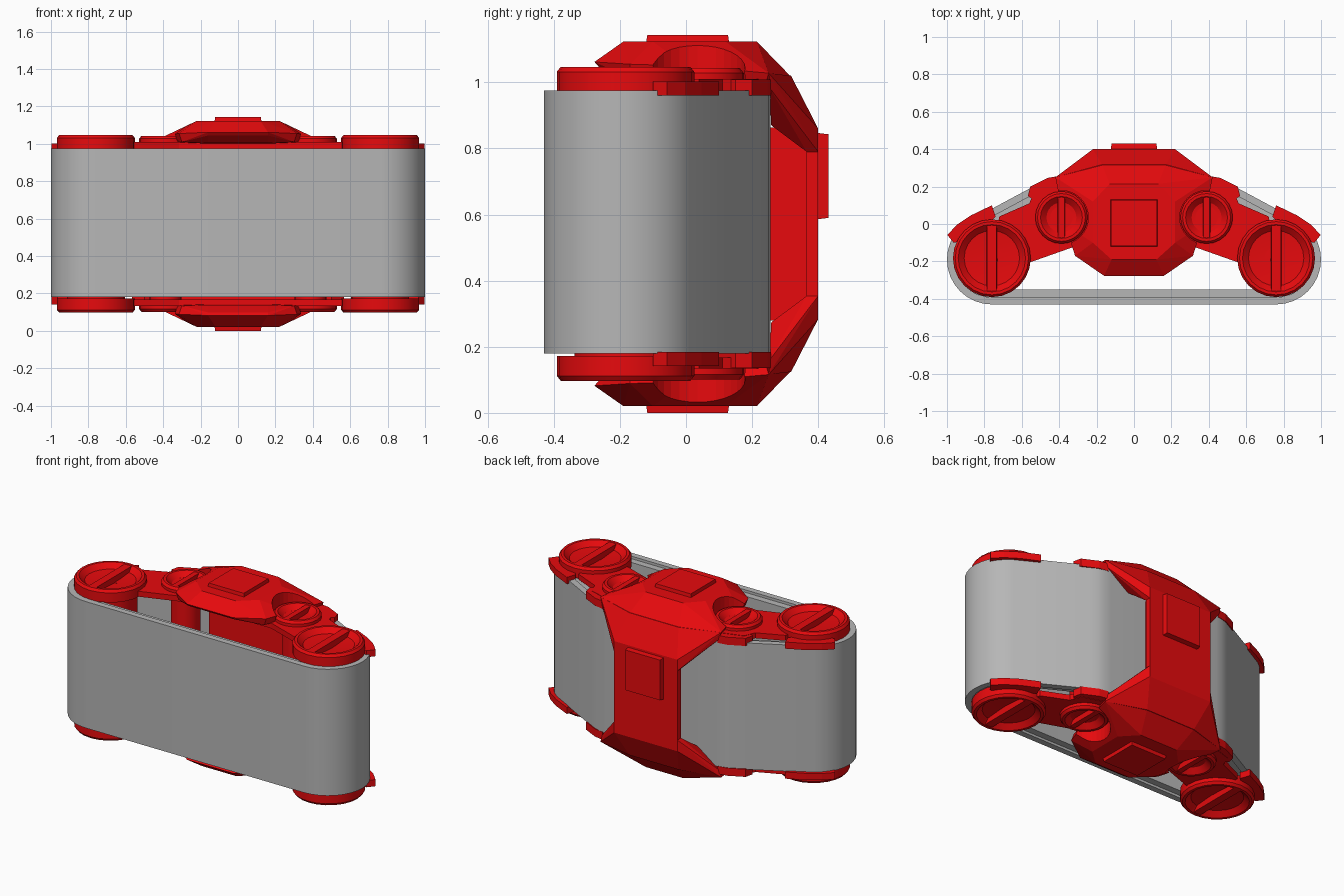
import bpy, bmesh, math
from mathutils import Matrix
from mathutils.geometry import convex_hull_2d

if "Cube" in bpy.data.objects:
    bpy.data.objects.remove(bpy.data.objects["Cube"])

MID = 0.572                       # mirror plane between top and bottom halves
BIG, SMALL = (0.76, -0.183), (0.388, 0.035)


def material(name, rgb):
    m = bpy.data.materials.new(name)
    m.diffuse_color = (*rgb, 1)
    m.use_nodes = True
    m.node_tree.nodes["Principled BSDF"].inputs["Base Color"].default_value = m.diffuse_color
    return m


RED = material("red paint", (0.8, 0.003, 0.004))
GREY = material("grey rubber", (0.47, 0.47, 0.47))


def mirror(bm, axis, centre):
    """Add a reflected copy of everything in bm."""
    new = bmesh.ops.duplicate(bm, geom=bm.verts[:] + bm.edges[:] + bm.faces[:])["geom"]
    for v in new:
        if isinstance(v, bmesh.types.BMVert):
            v.co[axis] = 2 * centre - v.co[axis]
    bmesh.ops.reverse_faces(bm, faces=[f for f in new if isinstance(f, bmesh.types.BMFace)])


def finish(name, bm, mat, mx=False, mz=False, smooth=False):
    if mx:
        mirror(bm, 0, 0)
    if mz:
        mirror(bm, 2, MID)
    me = bpy.data.meshes.new(name)
    bm.to_mesh(me)
    bm.free()
    ob = bpy.data.objects.new(name, me)
    bpy.context.collection.objects.link(ob)
    me.materials.append(mat)
    if smooth:
        bpy.ops.object.select_all(action="DESELECT")
        ob.select_set(True)
        bpy.context.view_layer.objects.active = ob
        bpy.ops.object.shade_smooth_by_angle(angle=math.radians(28))
    return ob


def hull(points):
    """Convex solid from half of its points, reflected in x."""
    bm = bmesh.new()
    for x, y, z in points:
        bm.verts.new((x, y, z))
        bm.verts.new((-x, y, z))
    res = bmesh.ops.convex_hull(bm, input=bm.verts[:])
    junk = {v for v in res["geom_interior"] if isinstance(v, bmesh.types.BMVert)}
    bmesh.ops.delete(bm, geom=list(junk), context="VERTS")
    bmesh.ops.dissolve_limit(bm, angle_limit=0.01, verts=bm.verts[:], edges=bm.edges[:])
    bmesh.ops.recalc_face_normals(bm, faces=bm.faces[:])
    return bm


def plate(outline, z0, z1):
    bm = bmesh.new()
    f = bm.faces.new([bm.verts.new((x, y, z0)) for x, y in outline])
    up = bmesh.ops.extrude_face_region(bm, geom=[f], use_keep_orig=True)["geom"]
    bmesh.ops.translate(bm, vec=(0, 0, z1 - z0),
                        verts=[v for v in up if isinstance(v, bmesh.types.BMVert)])
    bmesh.ops.recalc_face_normals(bm, faces=bm.faces[:])
    return bm


def box(lo, hi, taper=None):
    bm = bmesh.new()
    size = [b - a for a, b in zip(lo, hi)]
    mid = [(a + b) / 2 for a, b in zip(lo, hi)]
    bmesh.ops.create_cube(bm, size=1, matrix=Matrix.Translation(mid) @ Matrix.Diagonal((*size, 1)))
    if taper is not None:         # shrink the outer face a little
        for v in bm.verts:
            if v.co[taper] > mid[taper]:
                for a in range(3):
                    if a != taper:
                        v.co[a] += 0.005 if v.co[a] < mid[a] else -0.005
    return bm


def lathe(profile, centre, n=24):
    bm = bmesh.new()
    vs = [bm.verts.new((centre[0] + r, centre[1], z)) for r, z in profile]
    es = [bm.edges.new(p) for p in zip(vs, vs[1:])]
    bmesh.ops.spin(bm, geom=vs + es, cent=(*centre, 0), axis=(0, 0, 1),
                   angle=2 * math.pi, steps=n, use_merge=True)
    bmesh.ops.remove_doubles(bm, verts=bm.verts[:], dist=1e-4)
    bmesh.ops.recalc_face_normals(bm, faces=bm.faces[:])
    bm.normal_update()
    if sum(f.normal.z * f.calc_area() for f in bm.faces if f.calc_center_median().z > 1) < 0:
        bmesh.ops.reverse_faces(bm, faces=bm.faces[:])
    return bm


def belt(name, inset, z0, z1, thick):
    """Loop around the four wheels, thickened inwards."""
    pts = []
    for cx, cy, r in ((0.76, -0.19, 0.24), (0.385, 0.04, 0.215)):
        for s in (1, -1):
            for i in range(32):
                a = math.tau * i / 32
                pts.append((s * cx + (r - inset) * math.cos(a), cy + (r - inset) * math.sin(a)))
    ring = [pts[i] for i in convex_hull_2d(pts)]
    ring.sort(key=lambda p: math.atan2(p[1] + 0.1, p[0]))
    bm = bmesh.new()
    lo = [bm.verts.new((*p, z0)) for p in ring]
    hi = [bm.verts.new((*p, z1)) for p in ring]
    for i in range(len(ring)):
        j = (i + 1) % len(ring)
        bm.faces.new((lo[i], lo[j], hi[j], hi[i]))
    ob = finish(name, bm, GREY, smooth=True)
    m = ob.modifiers.new("thickness", "SOLIDIFY")
    m.thickness, m.offset = thick, -1
    ob.modifiers.new("crisp_rims", "EDGE_SPLIT").split_angle = math.radians(40)


# Belt and its inner liner
belt("belt", 0, 0.18, 0.976, 0.038)
belt("belt_liner", 0.038, 0.195, 0.96, 0.042)

# Wheels: axle, cap with dished top, and cross bar
for name, c, r, post, z0, z1, w in (("end_wheel", BIG, 0.208, 0.155, 0.972, 1.047, 0.03),
                                    ("inner_wheel", SMALL, 0.14, 0.085, 0.985, 1.043, 0.022)):
    prof = [(post, MID), (post, z0), (r, z0), (r, z1 - 0.015), (r - 0.012, z1),
            (r - 0.028, z1), (r - 0.06, z1 - 0.03), (0, z1 - 0.042)]
    finish(name, lathe(prof, c), RED, True, True, True)
    h = r - 0.025
    finish(name + "_bar", box((c[0] - w, c[1] - h, z1 - 0.05), (c[0] + w, c[1] + h, z1 - 0.003), 2),
           RED, True, True)

# Link plates joining the wheels to the body
finish("link_plate", plate([(0, -0.12), (0.315, -0.12), (0.556, -0.205), (0.76, -0.18), (0.72, 0.04),
                            (0.56, 0.11), (0.53, 0.18), (0.4, 0.22), (0, 0.22)], 0.976, 1.01), RED, True, True)

# Guards hooking over the belt edges
finish("end_guard", plate([(0.76, 0.1), (0.87, 0.047), (0.945, -0.003), (0.998, -0.058), (0.965, -0.1),
                           (0.85, -0.08), (0.74, 0.04)], 0.96, 1.002), RED, True, True)
finish("inner_guard", plate([(0.40, 0.257), (0.46, 0.247), (0.555, 0.2), (0.567, 0.15),
                             (0.5, 0.1), (0.4, 0.15)], 0.96, 1.008), RED, True, True)

# Faceted body caps, cut clear of the inner wheels
cap = finish("body_cap", hull([(0.13, 0.215, 1.123), (0.22, 0.12, 1.123), (0.22, -0.1, 1.123),
                               (0.12, -0.19, 1.123), (0.16, -0.277, 1.062), (0.315, -0.17, 1.055),
                               (0.37, 0.0, 1.05), (0.42, 0.25, 1.028), (0.17, 0.315, 1.02),
                               (0.16, -0.262, 1.045), (0.3, -0.165, 1.01), (0.16, -0.18, 1.005),
                               (0.4, 0.24, 0.99), (0.17, 0.29, 0.99)]), RED, mz=True)
bm = bmesh.new()
bmesh.ops.create_cone(bm, cap_ends=True, segments=32, radius1=0.144, radius2=0.144, depth=2,
                      matrix=Matrix.Translation((*SMALL, MID)))
cutter = finish("wheel_clearance_cutter", bm, RED, True)
cutter.hide_render = True
cutter.hide_set(True)
cut = cap.modifiers.new("clearance", "BOOLEAN")
cut.object, cut.operation, cut.solver = cutter, "DIFFERENCE", "EXACT"

# Shoulders bending from the caps to the back spine
finish("shoulder", hull([(0.17, 0.318, 1.02), (0.42, 0.25, 1.028), (0.41, 0.252, 0.985),
                         (0.26, 0.258, 0.87), (0.22, 0.4, 0.86), (0.22, 0.4, 0.79),
                         (0.22, 0.365, 0.79), (0.17, 0.256, 1.02)]), RED, mz=True)

# Back spine plate, standing off the belt on a narrower block
finish("back_spine", box((-0.22, 0.365, 0.32), (0.22, 0.4, 0.824)), RED)
finish("spine_block", box((-0.13, 0.16, 0.28), (0.13, 0.37, 0.864)), RED)

# Raised pads on the caps and the back
finish("cap_pad", box((-0.127, -0.122, 1.11), (0.127, 0.132, 1.144), 2), RED, mz=True)
finish("back_pad", box((-0.125, 0.39, 0.585), (0.125, 0.431, 0.848), 1), RED)

# Inner panel lining the back run of the belt
finish("inner_panel", box((-0.3, 0.14, 0.272), (0.3, 0.18, 0.872)), RED)
